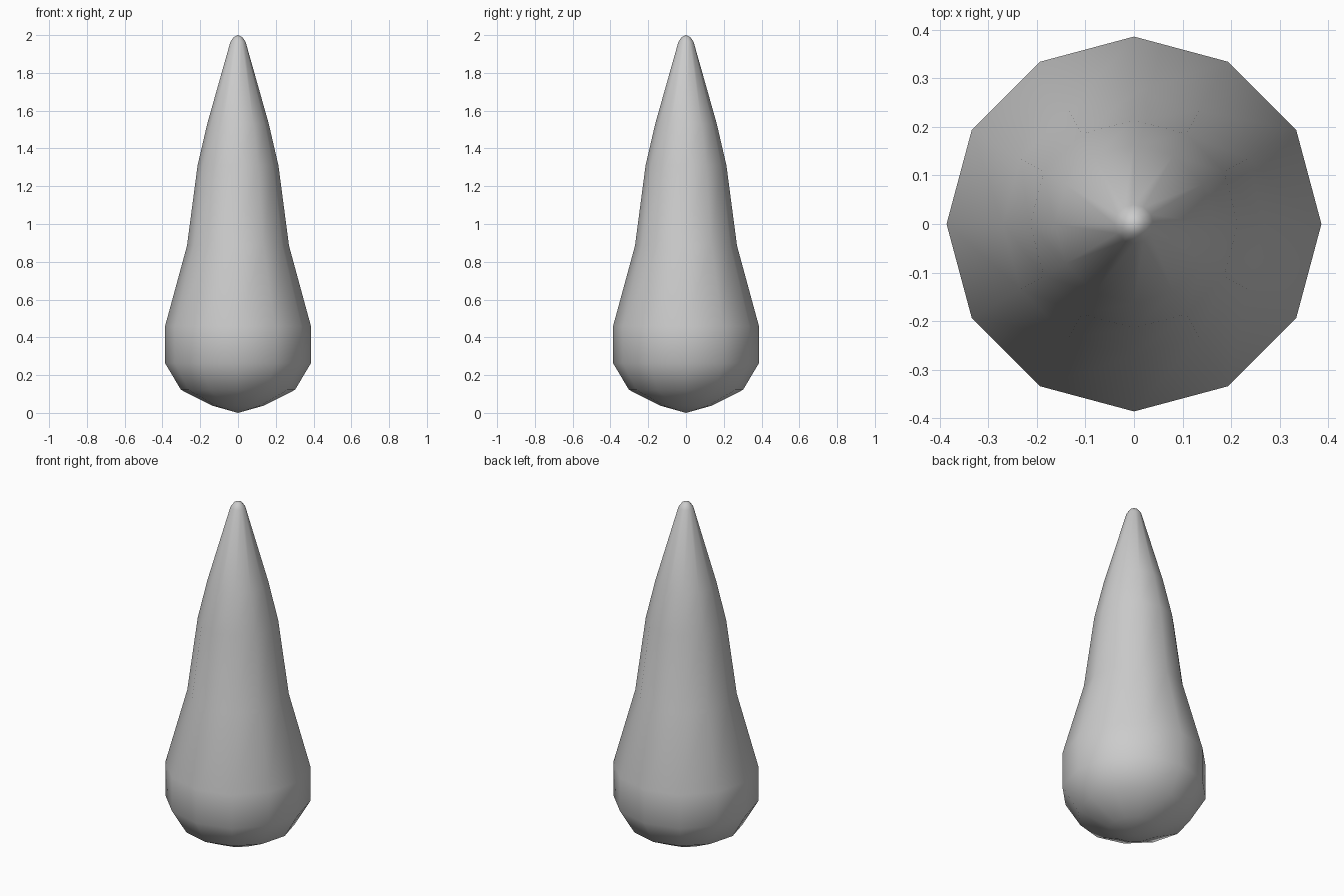
import bpy, bmesh
from math import sin, cos, pi

if "Cube" in bpy.data.objects:
    bpy.data.objects.remove(bpy.data.objects["Cube"])

SIDES = 12
# radius, height from bottom to tip
PROFILE = [(0.135, 0.038), (0.302, 0.122), (0.386, 0.263), (0.386, 0.46),
           (0.27, 0.885), (0.214, 1.31), (0.163, 1.53), (0.04, 1.965), (0.022, 1.99)]

bm = bmesh.new()
rings = [[bm.verts.new((r * cos(2 * pi * i / SIDES), r * sin(2 * pi * i / SIDES), z))
          for i in range(SIDES)] for r, z in PROFILE]
bottom = bm.verts.new((0, 0, 0.0))
tip = bm.verts.new((0, 0, 2.0))

# side walls, then pointed caps
for lower, upper in zip(rings, rings[1:]):
    for i in range(SIDES):
        j = (i + 1) % SIDES
        bm.faces.new((lower[i], lower[j], upper[j], upper[i]))
for i in range(SIDES):
    j = (i + 1) % SIDES
    bm.faces.new((rings[0][j], rings[0][i], bottom))
    bm.faces.new((rings[-1][i], rings[-1][j], tip))
for f in bm.faces:
    f.smooth = True

mesh = bpy.data.meshes.new("teardrop_body")
bm.to_mesh(mesh)
bm.free()
body = bpy.data.objects.new("teardrop_body", mesh)
bpy.context.collection.objects.link(body)
